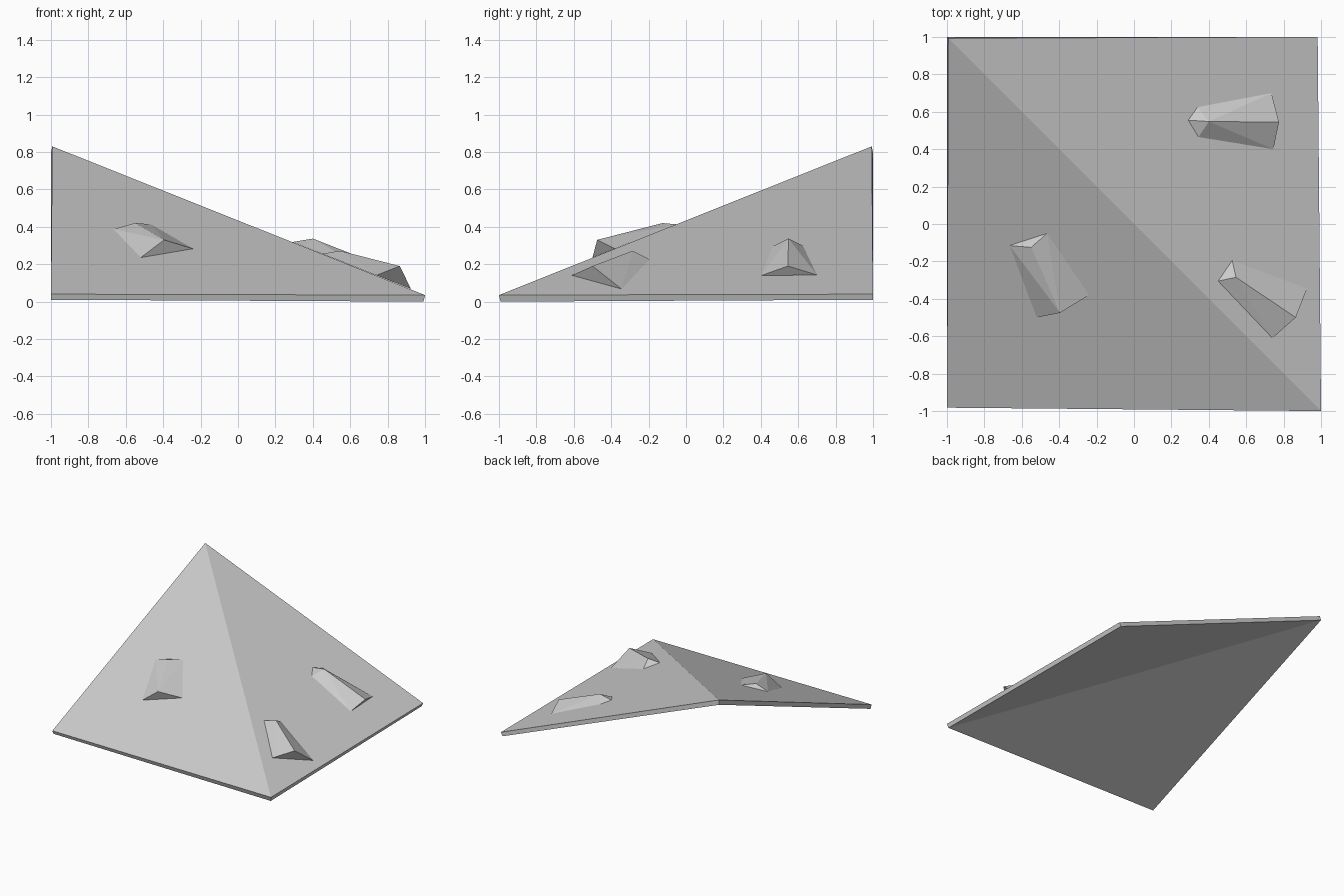
import bpy
import bmesh

# Remove the default object
default = bpy.data.objects.get("Cube")
if default:
    bpy.data.objects.remove(default, do_unlink=True)

# Single plain material
grey = bpy.data.materials.new("stone_grey")
grey.use_nodes = True
colour = (0.6, 0.6, 0.6, 1)
grey.diffuse_color = colour
grey.node_tree.nodes["Principled BSDF"].inputs["Base Color"].default_value = colour

PEAK, EAVE = 0.83, 0.04


def slope_height(x, y):
    """Height of the two roof slopes, which meet on a diagonal ridge."""
    return EAVE + (PEAK - EAVE) * min(1 - x, 1 + y) / 2


def add_object(name, bm):
    bmesh.ops.recalc_face_normals(bm, faces=bm.faces)
    mesh = bpy.data.meshes.new(name)
    bm.to_mesh(mesh)
    bm.free()
    mesh.materials.append(grey)
    obj = bpy.data.objects.new(name, mesh)
    bpy.context.collection.objects.link(obj)
    return obj


def build_sheet():
    """Thin folded sheet: an outer and an inner skin joined by a rim."""
    outer = [(-.993, .993, PEAK), (-1, -.982, EAVE), (1, -1, .035), (.982, 1, EAVE)]
    inner = [(-1, 1, .795), (-1, -.968, .01), (.992, -.992, 0), (.968, 1, .01)]
    bm = bmesh.new()
    top = [bm.verts.new(p) for p in outer]
    low = [bm.verts.new(p) for p in inner]
    for skin in (top, low):
        peak, side_a, corner, side_b = skin
        bm.faces.new((peak, side_a, corner))
        bm.faces.new((peak, corner, side_b))
    for i in range(len(top)):
        j = (i + 1) % len(top)
        bm.faces.new((top[i], low[i], low[j], top[j]))
    return add_object("folded_sheet", bm)


def build_wedge(name, base, ridge):
    """Faceted bump: base outline lies on the slope, ridge points stand clear."""
    bm = bmesh.new()
    for x, y in base:
        bm.verts.new((x, y, slope_height(x, y) - .002))
    for point in ridge:
        bm.verts.new(point)
    bmesh.ops.convex_hull(bm, input=bm.verts)
    bmesh.ops.dissolve_limit(bm, angle_limit=.01, verts=bm.verts, edges=bm.edges)
    return add_object(name, bm)


build_sheet()

# Bump on the side slope, near the back, with a pointed upper end
build_wedge("back_wedge",
            [(.29, .555), (.34, .625), (.735, .7), (.745, .4), (.345, .465)],
            [(.4, .548, .337), (.775, .545, .19)])

# Bump on the side slope, near the front
build_wedge("side_wedge",
            [(.45, -.305), (.525, -.195), (.925, -.345), (.74, -.61)],
            [(.545, -.285, .272), (.865, -.5, .19)])

# Bump on the front slope
build_wedge("front_wedge",
            [(-.665, -.115), (-.465, -.05), (-.24, -.38), (-.52, -.5)],
            [(-.55, -.125, .42), (-.395, -.475, .33)])
